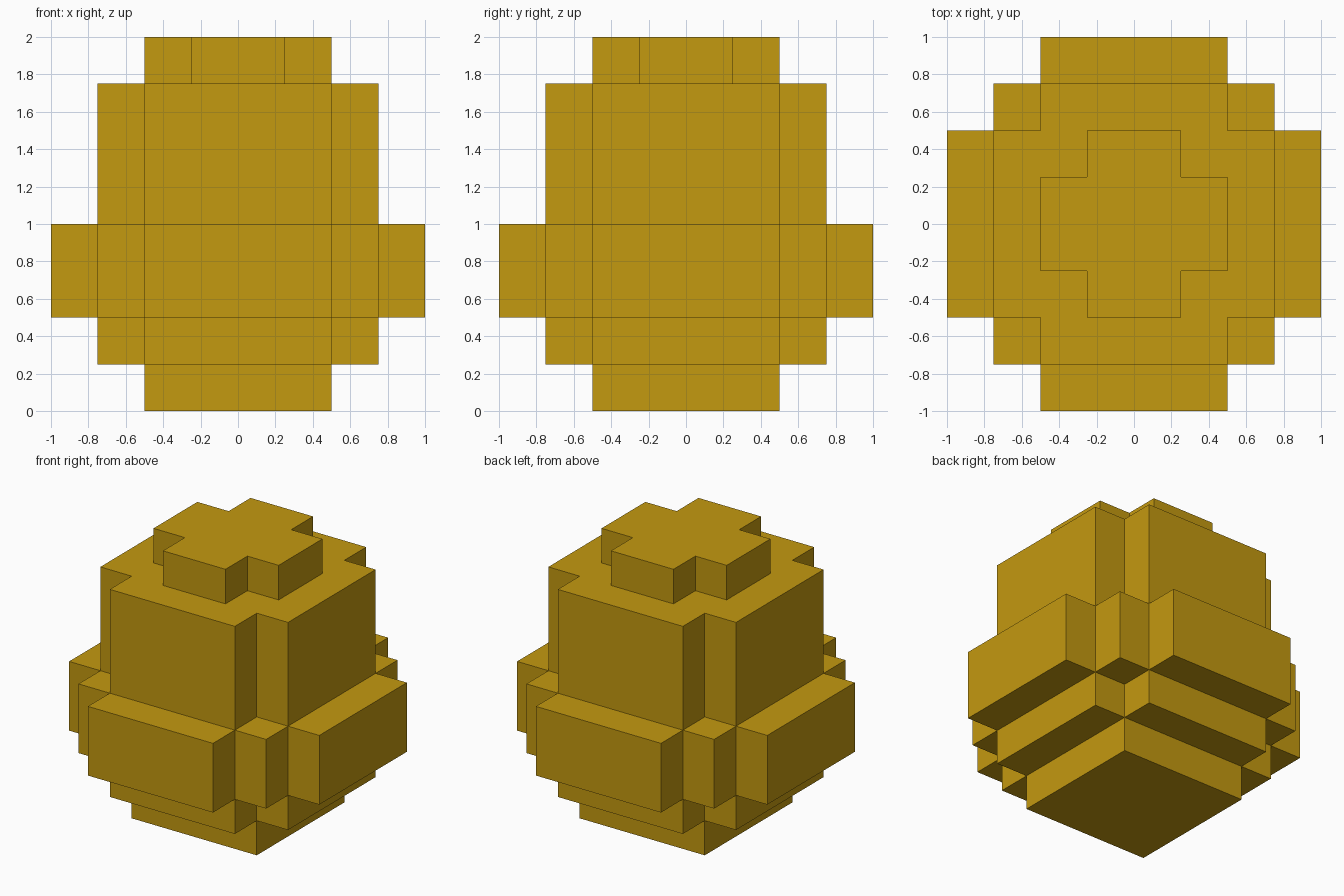
import bpy
import bmesh

if "Cube" in bpy.data.objects:
    bpy.data.objects.remove(bpy.data.objects["Cube"], do_unlink=True)

# Single flat golden colour
COLOUR = (0.552, 0.319, 0.005, 1.0)
gold = bpy.data.materials.new("golden_yellow")
gold.use_nodes = True
gold.diffuse_color = COLOUR
bsdf = next(n for n in gold.node_tree.nodes if n.type == 'BSDF_PRINCIPLED')
bsdf.inputs["Base Color"].default_value = COLOUR


def outline(corner):
    """Turn one quadrant's corner points into the full outline, a quarter turn at a time."""
    points = []
    for _ in range(4):
        points += corner
        corner = [(-y, x) for x, y in corner]
    return points


def layer(name, corner, bottom, top):
    """Extrude a four-fold symmetric outline between two heights."""
    bm = bmesh.new()
    base = bm.faces.new([bm.verts.new((x, y, bottom)) for x, y in outline(corner)])
    side = bmesh.ops.extrude_face_region(bm, geom=[base], use_keep_orig=True)
    raised = [v for v in side["geom"] if isinstance(v, bmesh.types.BMVert)]
    bmesh.ops.translate(bm, verts=raised, vec=(0, 0, top - bottom))
    bmesh.ops.recalc_face_normals(bm, faces=bm.faces)
    mesh = bpy.data.meshes.new(name)
    bm.to_mesh(mesh)
    bm.free()
    mesh.materials.append(gold)
    obj = bpy.data.objects.new(name, mesh)
    bpy.context.collection.objects.link(obj)
    return obj


# Quadrant corners, from the +x side round to the +y side
square = [(0.5, 0.5)]
cross = [(0.75, 0.5), (0.5, 0.5), (0.5, 0.75)]
stepped = [(1.0, 0.5), (0.75, 0.5), (0.75, 0.75), (0.5, 0.75), (0.5, 1.0)]
small_cross = [(0.5, 0.25), (0.25, 0.25), (0.25, 0.5)]

# Layers from the ground up
layer("foot", square, 0.0, 0.25)
layer("lower_body", cross, 0.25, 0.5)
layer("wide_belt", stepped, 0.5, 1.0)
layer("upper_body", cross, 1.0, 1.75)
layer("top_cap", small_cross, 1.75, 2.0)
